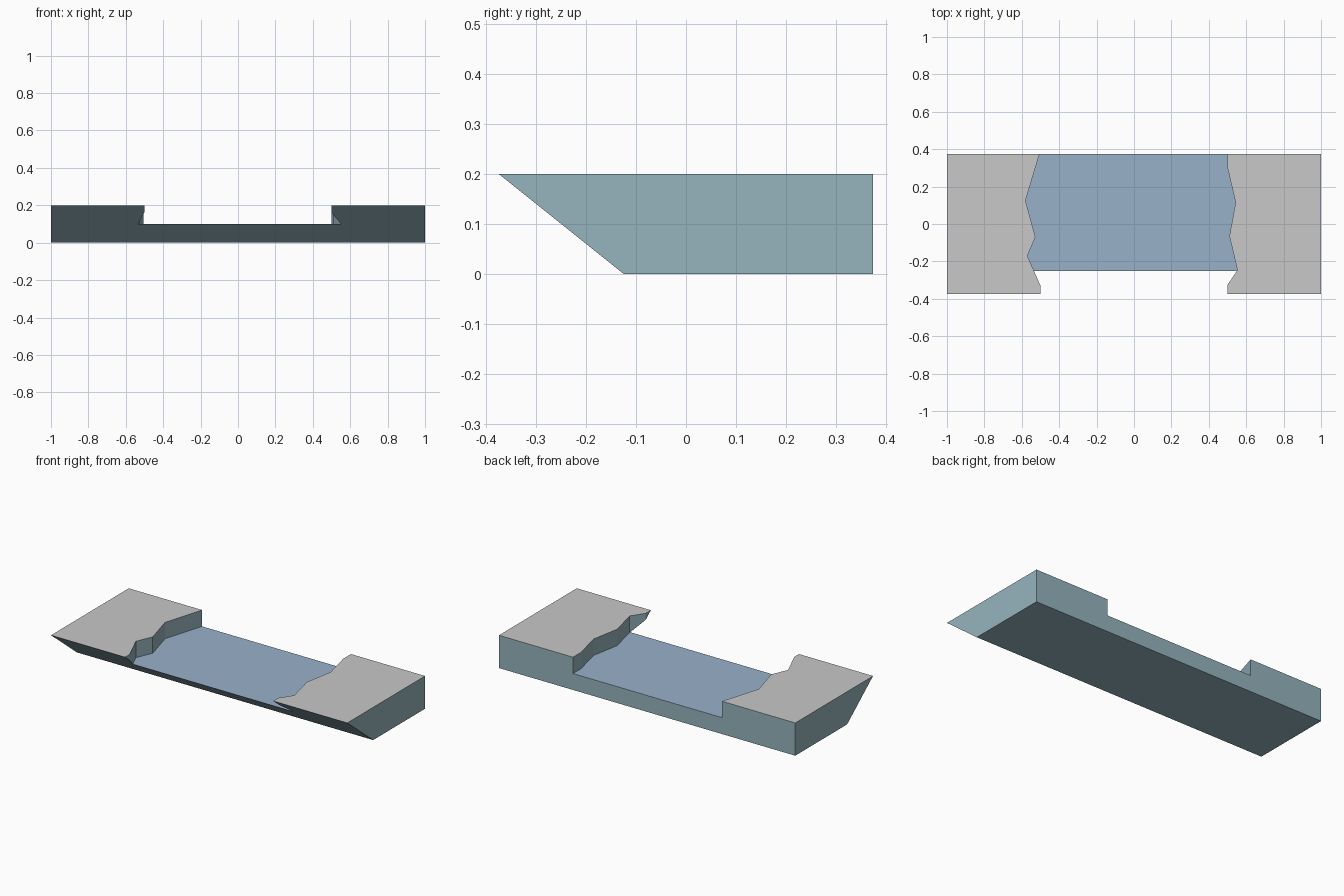
import bpy, bmesh
from mathutils import Vector

if "Cube" in bpy.data.objects:
    bpy.data.objects.remove(bpy.data.objects["Cube"], do_unlink=True)


def material(name, rgb):
    mat = bpy.data.materials.new(name)
    mat.use_nodes = True
    mat.diffuse_color = (*rgb, 1)
    mat.node_tree.nodes["Principled BSDF"].inputs["Base Color"].default_value = (*rgb, 1)
    return mat


stone = material("grey_teal_stone", (0.305, 0.456, 0.509))
ground = material("light_grey_ground", (0.58, 0.58, 0.58))
water = material("river_blue", (0.314, 0.44, 0.591))

BACK, FRONT = 0.375, -0.5      # the front is trimmed by the slope
BANK, RIVER = 0.2, 0.1         # surface heights

# Shorelines, back to front
right_shore = [(-0.505, BACK), (-0.58, 0.125), (-0.527, -0.07),
               (-0.57, -0.17), (-0.5, -0.33), (-0.5, FRONT)]
left_shore = [(0.5, BACK), (0.5, 0.3), (0.543, 0.115), (0.51, -0.065),
              (0.553, -0.247), (0.5, -0.325), (0.5, FRONT)]


def cut(bm, point, normal, clear=False):
    geom = bm.verts[:] + bm.edges[:] + bm.faces[:]
    return bmesh.ops.bisect_plane(bm, geom=geom, dist=1e-5, plane_co=point,
                                  plane_no=normal, clear_outer=clear)


def block(name, outline, height, top):
    """Extrude a plan outline, undercut its front and drop hidden inner walls."""
    bm = bmesh.new()
    base = bm.faces.new([bm.verts.new((x, y, 0)) for x, y in outline])
    raised = bmesh.ops.extrude_face_region(bm, geom=[base], use_keep_orig=True)
    for v in raised["geom"]:
        if isinstance(v, bmesh.types.BMVert):
            v.co.z = height

    # Sloping front face
    result = cut(bm, (0, -0.125, 0), Vector((0, -0.2, -0.25)).normalized(), True)
    edges = [e for e in result["geom_cut"] if isinstance(e, bmesh.types.BMEdge)]
    bmesh.ops.edgenet_fill(bm, edges=edges)

    # Walls below the river surface lie inside the solid
    if height > RIVER:
        cut(bm, (0, 0, RIVER), (0, 0, 1))
    bmesh.ops.recalc_face_normals(bm, faces=bm.faces[:])
    hidden = [f for f in bm.faces if abs(f.normal.x) > 0.1
              and abs(f.calc_center_median().x) < 0.9
              and f.calc_center_median().z < RIVER]
    bmesh.ops.delete(bm, geom=hidden, context="FACES")

    for f in bm.faces:
        f.material_index = int(f.normal.z > 0.9)
    bmesh.ops.dissolve_limit(bm, angle_limit=0.01, verts=bm.verts[:],
                             edges=bm.edges[:], delimit={"MATERIAL"})
    mesh = bpy.data.meshes.new(name)
    bm.to_mesh(mesh)
    bm.free()
    mesh.materials.append(stone)
    mesh.materials.append(top)
    bpy.context.collection.objects.link(bpy.data.objects.new(name, mesh))


# Two banks and the lower river between them
block("right_bank", right_shore + [(-1, FRONT), (-1, BACK)], BANK, ground)
block("left_bank", left_shore + [(1, FRONT), (1, BACK)], BANK, ground)
block("river", right_shore + left_shore[::-1], RIVER, water)
